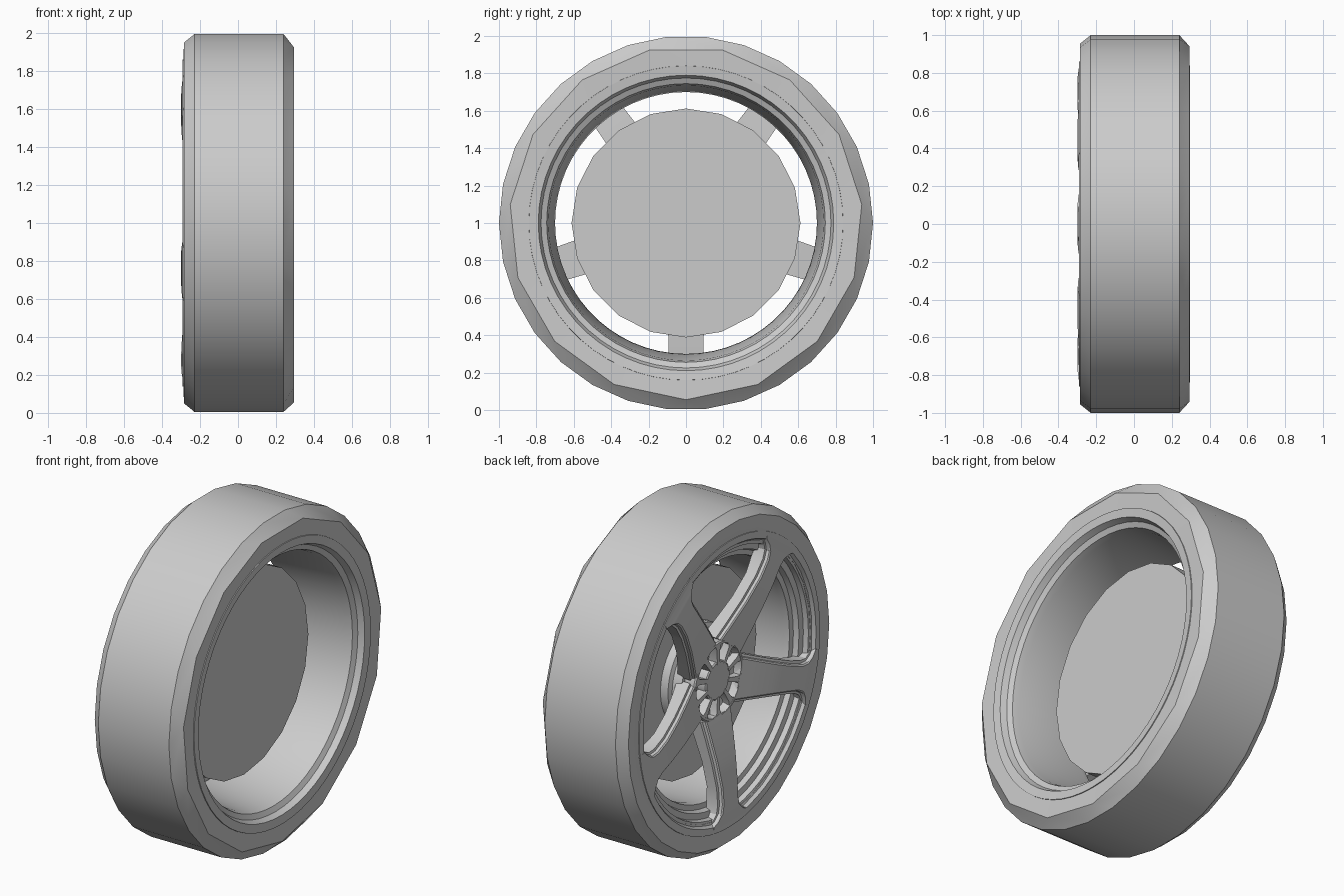
import bpy, bmesh
from math import sin, cos, pi, radians

cube = bpy.data.objects.get("Cube")
if cube:
    bpy.data.objects.remove(cube)

grey = bpy.data.materials.new("plain_grey")
grey.use_nodes = True
colour = (0.6, 0.6, 0.6, 1)
grey.diffuse_color = colour
grey.node_tree.nodes["Principled BSDF"].inputs["Base Color"].default_value = colour


def polar(x, r, a):
    """Point on the wheel: angle measured from the top towards +y."""
    return (x, r * sin(a), 1 + r * cos(a))


def finish(name, bm, angle=28):
    bmesh.ops.remove_doubles(bm, verts=bm.verts, dist=0.0005)
    bmesh.ops.recalc_face_normals(bm, faces=bm.faces)
    mesh = bpy.data.meshes.new(name)
    bm.to_mesh(mesh)
    bm.free()
    mesh.materials.append(grey)
    obj = bpy.data.objects.new(name, mesh)
    bpy.context.collection.objects.link(obj)
    bpy.ops.object.select_all(action="DESELECT")
    obj.select_set(True)
    bpy.context.view_layer.objects.active = obj
    bpy.ops.object.shade_smooth_by_angle(angle=radians(angle))
    return obj


def loft(bm, loops, closed_path=False):
    """Skin a list of closed point loops."""
    rings = [[bm.verts.new(p) for p in loop] for loop in loops]
    pairs = list(zip(rings, rings[1:]))
    if closed_path:
        pairs.append((rings[-1], rings[0]))
    for a, b in pairs:
        for i in range(len(a)):
            j = (i + 1) % len(a)
            bm.faces.new((a[i], a[j], b[j], b[i]))
    return rings


def lathe(name, profile, segments, cap=False, closed=False):
    """Spin (x, radius) points around the axle."""
    bm = bmesh.new()
    loops = [[polar(x, r, 2 * pi * i / segments) for i in range(segments)]
             for x, r in profile]
    rings = loft(bm, loops, closed)
    if cap:
        bm.faces.new(rings[0])
        bm.faces.new(rings[-1])
    return finish(name, bm)


# Tyre: thirty sides, with a coarser fifteen-sided shoulder on the inner face
step = radians(12)
angles = [step * (i + 0.5) for i in range(30)]
coarse = [2 * step * ((i + 1) // 2) + step * (1 if i % 2 == 0 else -1)
          for i in range(30)]
coarse = [step * (1 + 2 * (i // 2)) for i in range(30)]
tyre_profile = [(-0.27, 0.8), (-0.287, 0.85), (-0.285, 0.955), (-0.235, 0.995),
                (-0.23, 1.0), (0.24, 1.0), (0.295, 0.945), (0.29, 0.82), (0.25, 0.8)]
bm = bmesh.new()
loft(bm, [[polar(x, r, a) for a in (coarse if r == 0.945 else angles)]
          for x, r in tyre_profile], True)
finish("tyre", bm)

# Rim: outer flange, stepped recess, barrel and inner flange
lathe("rim", [(-0.26, 0.865), (-0.291, 0.86), (-0.291, 0.82), (-0.27, 0.805),
              (-0.265, 0.785), (-0.235, 0.78), (-0.23, 0.745), (-0.2, 0.735),
              (-0.195, 0.705), (-0.16, 0.7), (0.2, 0.735), (0.24, 0.745),
              (0.255, 0.775), (0.29, 0.79), (0.296, 0.84), (0.26, 0.845)], 60)

# Brake disc and the hub carrier behind the spokes
lathe("brake_disc", [(-0.04, 0.612), (0.04, 0.612)], 20, cap=True)
lathe("hub_carrier", [(-0.03, 0.3), (-0.09, 0.3), (-0.1, 0.275), (-0.15, 0.26)],
      40, cap=True)

# Hub face: outer collar, sunken floor and centre cap
lathe("hub_collar", [(-0.12, 0.235), (-0.212, 0.235), (-0.22, 0.228),
                     (-0.22, 0.215), (-0.175, 0.205), (-0.155, 0.1)], 40, cap=True)
lathe("centre_cap", [(-0.14, 0.115), (-0.208, 0.115), (-0.214, 0.107)], 30, cap=True)


def place(bm, box_points, angle):
    """Rotate (x, along, across) points so that along points outwards."""
    c, s = cos(angle), sin(angle)
    return [(x, d * s + w * c, 1 + d * c - w * s) for x, d, w in box_points]


# Ten ribs dividing the pockets around the cap
bm = bmesh.new()
for k in range(10):
    loops = []
    for d, w in ((0.1, 0.011), (0.19, 0.016), (0.225, 0.034)):
        section = [(-0.13, d, -w), (-0.217, d, -w), (-0.217, d, w), (-0.13, d, w)]
        loops.append(place(bm, section, k * pi / 5))
    rings = loft(bm, loops)
    for ring in (rings[0], rings[-1]):
        bm.faces.new(ring)
finish("hub_ribs", bm)

# Five spokes: flat raised face, stepped lip along each edge, flared outer end
stations = [(0.205, 0.125, -0.218, 0.11), (0.3, 0.113, -0.24, 0.1),
            (0.45, 0.095, -0.272, 0.09), (0.6, 0.081, -0.295, 0.09),
            (0.7, 0.078, -0.3, 0.1), (0.75, 0.09, -0.3, 0.09),
            (0.785, 0.125, -0.298, 0.07), (0.805, 0.165, -0.294, 0.05),
            (0.85, 0.165, -0.288, 0.03)]
bm = bmesh.new()
for k in range(5):
    loops = []
    for d, w, x, depth in stations:
        half = [(x, w - 0.012), (x + 0.006, w - 0.004), (x + 0.022, w),
                (x + 0.025, w + 0.014), (x + depth, w + 0.014)]
        section = [(px, d, pw) for px, pw in half]
        section += [(px, d, -pw) for px, pw in reversed(half)]
        loops.append(place(bm, section, pi + k * 2 * pi / 5))
    rings = loft(bm, loops)
    for ring in (rings[0], rings[-1]):
        bm.faces.new(ring)
finish("spokes", bm)
